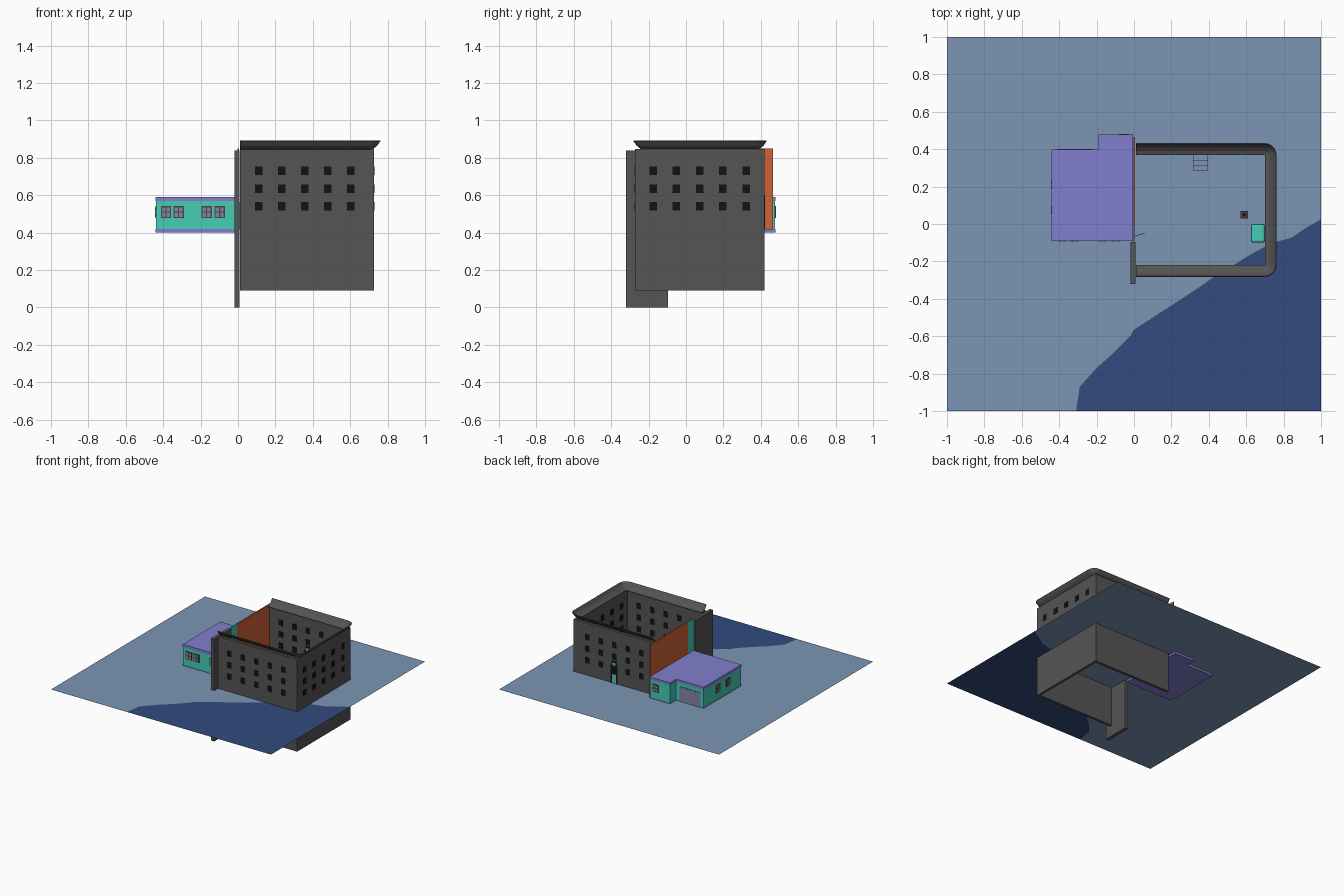
import bpy, bmesh, math
from mathutils import Matrix

if "Cube" in bpy.data.objects:
    bpy.data.objects.remove(bpy.data.objects["Cube"])


def mat(name, r, g, b):
    m = bpy.data.materials.new(name)
    m.diffuse_color = (r, g, b, 1)
    m.use_nodes = True
    m.node_tree.nodes["Principled BSDF"].inputs["Base Color"].default_value = m.diffuse_color
    return m


GREY = mat("wall grey", .09, .09, .09)
BLACK = mat("window black", .006, .006, .006)
TEAL = mat("teal paint", .06, .61, .46)
VIOLET = mat("roof violet", .22, .21, .61)
RUST = mat("rust red", .62, .12, .04)
LAND = mat("pale blue ground", .20, .30, .46)
SEA = mat("deep blue ground", .032, .07, .205)
FRAME = mat("frame grey", .07, .06, .065)
PANE = mat("pane grey", .24, .24, .36)


def finish(name, bm, m):
    me = bpy.data.meshes.new(name)
    bm.to_mesh(me)
    bm.free()
    me.materials.append(m)
    ob = bpy.data.objects.new(name, me)
    bpy.context.collection.objects.link(ob)
    return ob


def add_box(bm, x0, x1, y0, y1, z0, z1):
    c = Matrix.Translation(((x0 + x1) / 2, (y0 + y1) / 2, (z0 + z1) / 2))
    bmesh.ops.create_cube(bm, size=1, matrix=c @ Matrix.Diagonal((x1 - x0, y1 - y0, z1 - z0, 1)))


def box(name, m, *b):
    bm = bmesh.new()
    add_box(bm, *b)
    return finish(name, bm, m)


def prism(name, m, pts, z0, z1=None):
    """Flat outline at z0, raised to z1 when given."""
    bm = bmesh.new()
    f = bm.faces.new([bm.verts.new((x, y, z0)) for x, y in pts])
    if z1 is not None:
        r = bmesh.ops.extrude_face_region(bm, geom=[f])
        for v in r["geom"]:
            if isinstance(v, bmesh.types.BMVert):
                v.co.z = z1
    bmesh.ops.recalc_face_normals(bm, faces=bm.faces)
    return finish(name, bm, m)


def plate(bm, axis, at, u, z, w, h, t=.003):
    """Thin plate centred on a wall surface that faces along the axis."""
    if axis == 'y':
        add_box(bm, u - w/2, u + w/2, at - t, at + t, z - h/2, z + h/2)
    else:
        add_box(bm, at - t, at + t, u - w/2, u + w/2, z - h/2, z + h/2)


# Ground, split along an uneven shoreline
G = .417
shore = [(-.31, -1), (-.29, -.87), (-.2, -.77), (-.11, -.69), (-.02, -.6), (0, -.565), (.1, -.5),
         (.24, -.41), (.36, -.33), (.46, -.26), (.54, -.215), (.62, -.165), (.74, -.1),
         (.84, -.075), (.92, -.02), (1, .025)]
prism("pale_ground", LAND, shore + [(1, 1), (-1, 1), (-1, -1)], G)
prism("deep_ground", SEA, list(reversed(shore)) + [(1, -1)][::-1], G)

# Tall building shell, sunk through the ground
box("front_wall", GREY, .01, .71, -.272, -.25, .09, .845)
box("back_wall", GREY, .01, .71, .395, .418, .09, .845)
box("right_wall", GREY, .708, .728, -.272, .42, .09, .847)
box("left_fin_wall", GREY, -.02, .008, -.32, -.095, 0, .84)
box("left_teal_wall", TEAL, -.004, .004, -.095, -.02, G, .848)
box("left_rust_wall", RUST, -.004, .006, -.02, .465, G, .85)

# Windows on both sides of three walls
bm = bmesh.new()
for i in range(5):
    for z in (.54, .635, .73):
        for at in (-.272, -.25, .395, .418):
            plate(bm, 'y', at, .112 + i * .123, z, .04, .046)
        for at in (.708, .728):
            plate(bm, 'x', at, -.175 + i * .124, z, .04, .046)
finish("building_windows", bm, BLACK)

# Flared cornice: cove profile swept round three sides with rounded corners
profile = [(0, .843), (.022, .85), (.042, .866), (.06, .892)]
bm = bmesh.new()
rows = []
for r, z in profile:
    row = [(.01, -.22 - r, z)]
    for cy, a0 in ((-.22, -90), (.37, 0)):
        for k in range(6):
            a = math.radians(a0 + k * 18)
            row.append((.70 + r * math.cos(a), cy + r * math.sin(a), z))
    row.append((.01, .37 + r, z))
    rows.append([bm.verts.new(p) for p in row])
for a, b in zip(rows, rows[1:]):
    for i in range(len(a) - 1):
        bm.faces.new((a[i], b[i], b[i + 1], a[i + 1]))
bmesh.ops.remove_doubles(bm, verts=bm.verts, dist=1e-5)
bmesh.ops.recalc_face_normals(bm, faces=bm.faces)
cornice = finish("cornice", bm, GREY)
s = cornice.modifiers.new("thickness", 'SOLIDIFY')
s.thickness = .005
s.offset = 0

# Arched back door with teal panel
bm = bmesh.new()
for at in (.395, .418):
    plate(bm, 'y', at, .36, .49, .062, .146, .004)
    plate(bm, 'y', at, .36, .58, .04, .04, .004)
finish("back_door_surround", bm, BLACK)
bm = bmesh.new()
for at in (.395, .418):
    plate(bm, 'y', at, .36, .455, .036, .075, .0049)
    plate(bm, 'y', at, .36, .575, .026, .022, .0049)
finish("back_door_panels", bm, TEAL)

# Steps inside the back door
for i in range(3):
    box("door_step", LAND, .315, .395, .285 + i * .027, .395, G, G + .012 * (i + 1))

# Indoor furniture and the door left ajar
box("small_stool", FRAME, .57, .61, .03, .07, G, G + .05)
box("stool_cushion", BLACK, .58, .60, .04, .06, G + .05, G + .054)
bench = box("teal_cabinet", TEAL, .625, .70, -.1, 0, G, G + .1)
bv = bench.modifiers.new("rounding", 'BEVEL')
bv.width, bv.segments = .012, 2
door = box("open_door", TEAL, 0, .055, -.002, .002, G, .56)
door.location = (.004, -.065, 0)
door.rotation_euler.z = math.radians(18)

# Low annex
def outline(e):
    return [(-.44 + e, -.09 + e), (-.005, -.09 + e), (-.005, .478 - e), (-.19 + e, .478 - e),
            (-.19 + e, .398 - e), (-.44 + e, .398 - e)]


prism("annex_base", VIOLET, outline(0), .40, .42)
prism("annex_walls", TEAL, outline(.002), .42, .568)
prism("annex_roof", VIOLET, outline(0), .568, .59)

# Annex windows: dark frame with four panes each
spots = [('y', -.088, x) for x in (-.385, -.318, -.168, -.098)]
spots += [('x', -.438, .21), ('x', -.438, .075), ('y', .476, -.055)]
frames, panes = bmesh.new(), bmesh.new()
for axis, at, u in spots:
    plate(frames, axis, at, u, .51, .056, .064, .004)
    for du in (-.0125, .0125):
        for dz in (-.0145, .0145):
            plate(panes, axis, at, u + du, .51 + dz, .018, .022, .0048)
finish("annex_window_frames", frames, FRAME)
finish("annex_window_panes", panes, PANE)

# Wide garage door on the annex back
bm = bmesh.new()
plate(bm, 'y', .396, -.315, .478, .19, .122, .004)
finish("garage_door_frame", bm, VIOLET)
bm = bmesh.new()
plate(bm, 'y', .396, -.315, .474, .17, .112, .0048)
finish("garage_door", bm, PANE)
